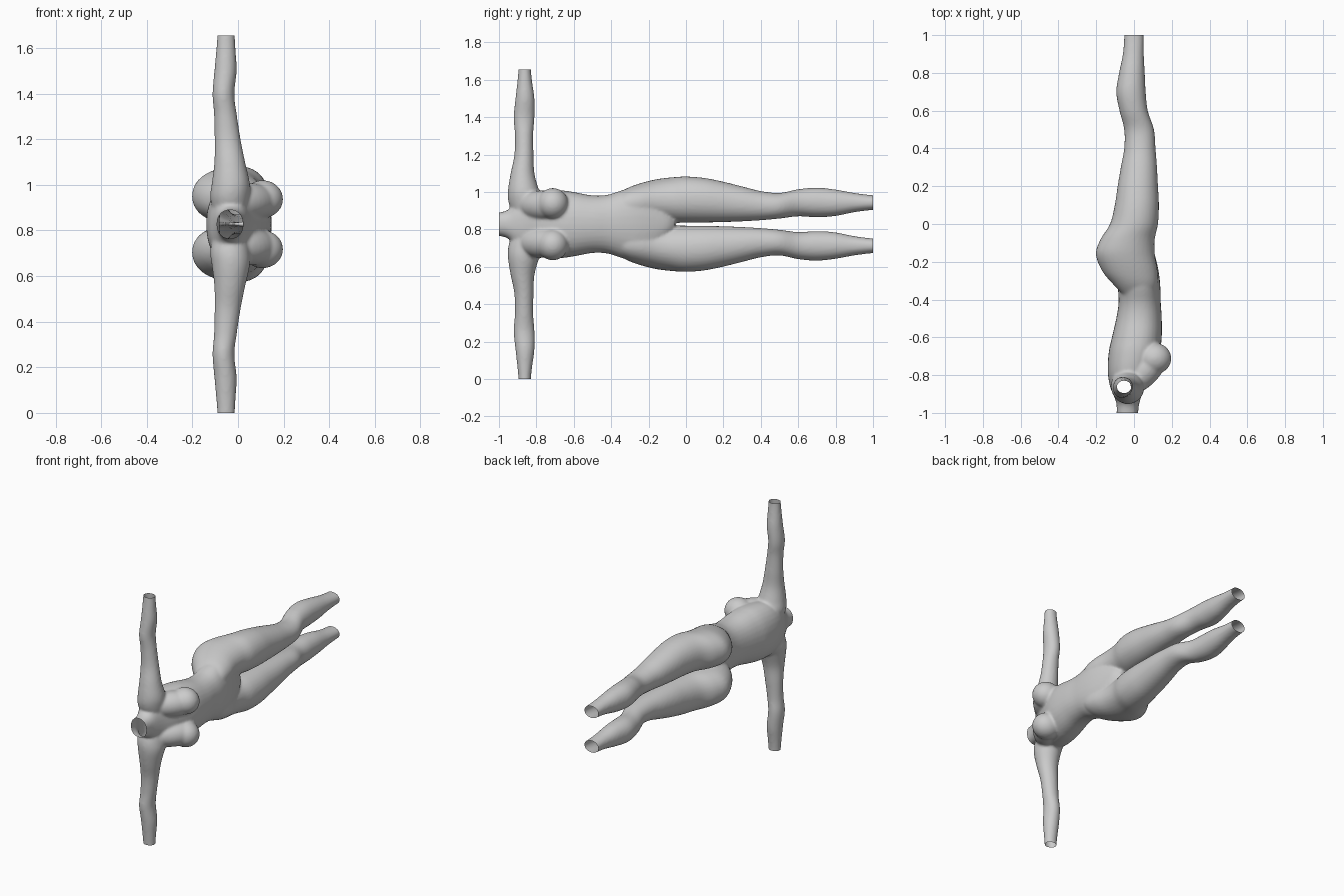
import bpy, bmesh, math
from mathutils import Vector, Matrix

if "Cube" in bpy.data.objects:
    bpy.data.objects.remove(bpy.data.objects["Cube"])

MID = 0.8275      # height of the symmetry plane
SIDES = 32


def spline(rows, steps=5):
    """Catmull-Rom interpolation of station rows."""
    out = []
    for i in range(len(rows) - 1):
        p = [rows[max(i - 1, 0)], rows[i], rows[i + 1], rows[min(i + 2, len(rows) - 1)]]
        for s in range(steps):
            t = s / steps
            out.append([0.5 * (2 * b + (c - a) * t + (2 * a - 5 * b + 4 * c - d) * t * t
                               + (3 * b - a - 3 * c + d) * t ** 3) for a, b, c, d in zip(*p)])
    return out + [list(rows[-1])]


def loft(bm, rows, place, power=1.0):
    """Closed tube through rings given as (t, a_min, a_max, b_min, b_max)."""
    rings = []
    for t, a0, a1, b0, b1 in spline(rows):
        ring = []
        for k in range(SIDES):
            ang = 2 * math.pi * k / SIDES
            c, s = math.cos(ang), math.sin(ang)
            a = (a0 + a1) / 2 + (a1 - a0) / 2 * math.copysign(abs(c) ** power, c)
            b = (b0 + b1) / 2 + (b1 - b0) / 2 * math.copysign(abs(s) ** power, s)
            ring.append(bm.verts.new(place(t, a, b)))
        rings.append(ring)
    faces = [bm.faces.new(rings[0]), bm.faces.new(rings[-1][::-1])]
    for r, q in zip(rings, rings[1:]):
        for k in range(SIDES):
            n = (k + 1) % SIDES
            faces.append(bm.faces.new((r[k], q[k], q[n], r[n])))
    bmesh.ops.recalc_face_normals(bm, faces=faces)


def ellipsoid(bm, centre, radii, angle):
    m = (Matrix.Translation(centre) @ Matrix.Rotation(angle, 4, 'Z')
         @ Matrix.Diagonal((*radii, 1)))
    bmesh.ops.create_uvsphere(bm, u_segments=32, v_segments=20, radius=1, matrix=m)


bm = bmesh.new()

# Torso from neck to pelvis: y, back, front, half width
torso = [(-1.08, -.092, .02, .062), (-1, -.092, .022, .063), (-.95, -.093, .028, .078),
         (-.91, -.107, .04, .12), (-.86, -.127, .06, .15), (-.78, -.139, .10, .177),
         (-.68, -.134, .135, .182), (-.6, -.117, .147, .172), (-.5, -.094, .147, .154),
         (-.42, -.082, .142, .157), (-.34, -.085, .14, .182), (-.26, -.09, .132, .20),
         (-.18, -.085, .115, .17), (-.1, -.045, .09, .08), (-.06, -.01, .06, .03)]
loft(bm, [(y, b, f, -w, w) for y, b, f, w in torso], lambda t, a, b: (a, t, b), 0.9)

# Leg: y, back, front, inner, outer
leg = [(-.38, -.05, .10, .06, .15), (-.32, -.11, .125, .02, .19), (-.25, -.168, .125, .008, .217),
       (-.16, -.202, .11, .006, .24), (-.08, -.177, .11, .006, .25), (0, -.127, .127, .008, .255),
       (.1, -.102, .132, .009, .247), (.2, -.087, .127, .011, .227), (.3, -.07, .122, .015, .202),
       (.4, -.052, .114, .021, .177), (.5, -.052, .106, .03, .167), (.6, -.077, .073, .042, .187),
       (.7, -.094, .062, .037, .195), (.8, -.079, .057, .044, .185), (.9, -.059, .052, .064, .167),
       (1, -.052, .052, .076, .155), (1.08, -.052, .052, .076, .155)]

# Arm: distance from the middle, back, front, neck side, hip side
arm = [(.06, -.11, .04, -.93, -.78), (.12, -.122, .052, -.95, -.765), (.18, -.115, .052, -.952, -.785),
       (.27, -.104, .032, -.938, -.81), (.37, -.103, .012, -.918, -.815),
       (.48, -.105, -.005, -.915, -.817), (.57, -.112, -.016, -.922, -.81),
       (.67, -.104, -.006, -.912, -.81), (.76, -.096, -.01, -.902, -.822),
       (.83, -.091, -.014, -.896, -.829), (.9, -.091, -.014, -.896, -.829)]

for side in (1, -1):
    loft(bm, leg, lambda t, a, b: (a, t, side * b), 0.95)
    loft(bm, arm, lambda t, a, b: (a, b, side * t))
    # Bust: sloping upper chest and rounded lower volume
    ellipsoid(bm, Vector((.055, -.775, side * .10)), (.15, .082, .08), math.radians(47))
    ellipsoid(bm, Vector((.108, -.712, side * .11)), (.09, .083, .083), 0)

mesh = bpy.data.meshes.new("body_parts")
bm.to_mesh(mesh)
bm.free()
parts = bpy.data.objects.new("body_parts", mesh)
bpy.context.collection.objects.link(parts)

# Fuse the parts into one soft skin
fuse = parts.modifiers.new("fuse", 'REMESH')
fuse.mode = 'VOXEL'
fuse.voxel_size = 0.008
soft = parts.modifiers.new("soften", 'SMOOTH')
soft.factor = 0.5
soft.iterations = 8
graph = bpy.context.evaluated_depsgraph_get()
skin = bpy.data.meshes.new_from_object(parts.evaluated_get(graph))
bpy.data.objects.remove(parts)

# Trim neck, wrists and ankles to open ends
bm = bmesh.new()
bm.from_mesh(skin)
for co, no in (((0, -1, 0), (0, -1, 0)), ((0, 1, 0), (0, 1, 0)),
               ((0, 0, MID), (0, 0, 1)), ((0, 0, -MID), (0, 0, -1))):
    bmesh.ops.bisect_plane(bm, geom=bm.verts[:] + bm.edges[:] + bm.faces[:], dist=1e-5,
                           plane_co=co, plane_no=no, clear_outer=True)
bmesh.ops.translate(bm, verts=bm.verts, vec=(0, 0, MID))
for f in bm.faces:
    f.smooth = True
    f.material_index = 0
bm.to_mesh(skin)
bm.free()

grey = bpy.data.materials.new("plain_grey")
grey.diffuse_color = (0.6, 0.6, 0.6, 1)
grey.use_nodes = True
grey.node_tree.nodes["Principled BSDF"].inputs["Base Color"].default_value = grey.diffuse_color
skin.materials.clear()
skin.materials.append(grey)
skin.name = "mannequin_body"
body = bpy.data.objects.new("mannequin_body", skin)
bpy.context.collection.objects.link(body)
